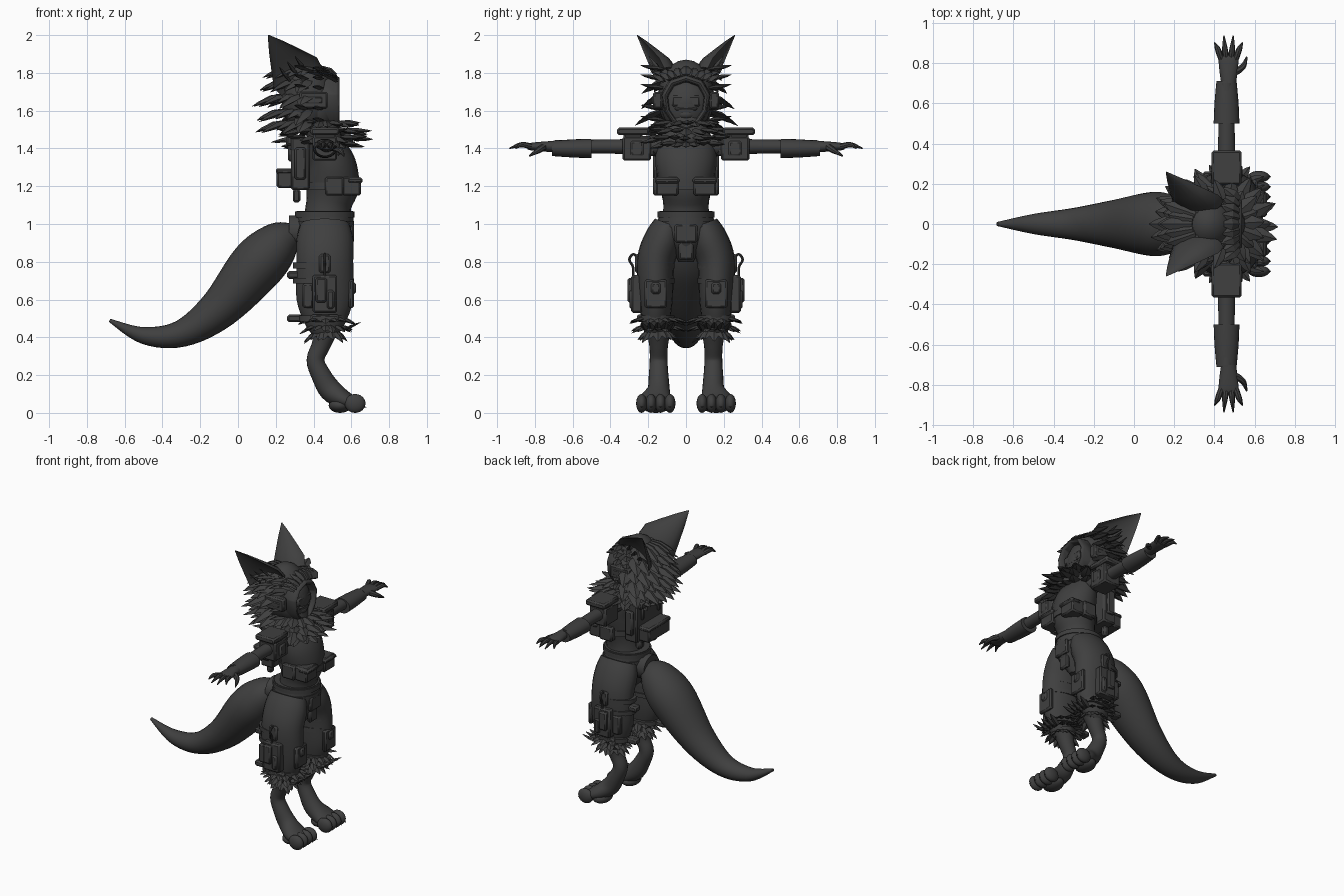
import bpy, bmesh, math, random
from mathutils import Vector, Matrix

random.seed(4)
if "Cube" in bpy.data.objects:
    bpy.data.objects.remove(bpy.data.objects["Cube"])

colour = (0.05, 0.05, 0.05, 1)
grey = bpy.data.materials.new("dark_grey")
grey.use_nodes = True
grey.diffuse_color = colour
grey.node_tree.nodes["Principled BSDF"].inputs["Base Color"].default_value = colour
X, Y, Z = Vector((1, 0, 0)), Vector((0, 1, 0)), Vector((0, 0, 1))

# Shared centre lines: body x, leg y, arm z
body, leg, arm = 0.46, 0.16, 1.41


def finish(name, bm, mirror=False, bevel=0, angle=40):
    bmesh.ops.recalc_face_normals(bm, faces=bm.faces)
    mesh = bpy.data.meshes.new(name)
    bm.to_mesh(mesh)
    bm.free()
    mesh.materials.append(grey)
    part = bpy.data.objects.new(name, mesh)
    bpy.context.collection.objects.link(part)
    bpy.ops.object.select_all(action='DESELECT')
    part.select_set(True)
    bpy.context.view_layer.objects.active = part
    bpy.ops.object.shade_smooth_by_angle(angle=math.radians(angle))
    if bevel:
        modifier = part.modifiers.new("bevel", 'BEVEL')
        modifier.width, modifier.segments = bevel, 1
    if mirror:
        modifier = part.modifiers.new("mirror", 'MIRROR')
        modifier.use_axis = (False, True, False)


def skin(bm, loops, closed=False):
    rows = [[bm.verts.new(point) for point in loop] for loop in loops]
    count = len(rows[0])
    pairs = list(zip(rows, rows[1:]))
    if closed:
        pairs.append((rows[-1], rows[0]))
    else:
        bm.faces.new(rows[0])
        bm.faces.new(rows[-1])
    for lower, upper in pairs:
        for i in range(count):
            j = (i + 1) % count
            bm.faces.new((lower[i], lower[j], upper[j], upper[i]))


def spline(keys, steps):
    keys = [Vector(key) for key in keys]
    out = []
    for i in range(len(keys) - 1):
        before, start, end, after = keys[max(i - 1, 0)], keys[i], keys[i + 1], keys[min(i + 2, len(keys) - 1)]
        leave, arrive = (end - before) / 2, (after - start) / 2
        for step in range(steps):
            t = step / steps
            blend = t * t * (3 - 2 * t)
            out.append(start.lerp(end, blend) + leave * (t * (1 - t) ** 2) - arrive * (t * t * (1 - t)))
    return out + [keys[-1]]


def tubes(name, paths, side, flat=1, mirror=False, sides=20, steps=4):
    # each key: x, y, z, radius along side and, if it differs, radius across it
    bm = bmesh.new()
    for path in paths:
        keys = spline([key if len(key) > 4 else (*key, key[-1] * flat) for key in path], steps)
        loops = []
        for i, key in enumerate(keys):
            ahead, behind = keys[min(i + 1, len(keys) - 1)], keys[max(i - 1, 0)]
            tangent = Vector((ahead - behind)[:3]).normalized()
            along = (side - tangent * side.dot(tangent)).normalized()
            across = tangent.cross(along)
            turns = [math.tau * j / sides for j in range(sides)]
            loops.append([Vector(key[:3]) + along * (key[3] * math.cos(a)) + across * (key[4] * math.sin(a))
                          for a in turns])
        skin(bm, loops)
    finish(name, bm, mirror)


def bands(name, rows, height, mirror=False):
    tubes(name, [[(x, y, z - height / 2, wide, deep), (x, y, z + height / 2, wide, deep)]
                 for x, y, z, wide, deep in rows], Y, mirror=mirror, steps=1)


def boxes(name, parts, mirror=False, bevel=0.01):
    bm = bmesh.new()
    for centre, size in parts:
        bmesh.ops.create_cube(bm, size=1, matrix=Matrix.LocRotScale(Vector(centre), None, Vector(size)))
    finish(name, bm, mirror, bevel)


def balls(name, parts, mirror=False):
    bm = bmesh.new()
    for centre, radii in parts:
        bmesh.ops.create_uvsphere(bm, u_segments=20, v_segments=12, radius=1,
                                  matrix=Matrix.LocRotScale(Vector(centre), None, Vector(radii)))
    finish(name, bm, mirror)


def tuft(bm, base, direction, length, width, droop=0):
    direction = Vector(direction).normalized()
    side = direction.cross(Z if abs(direction.z) < 0.9 else X).normalized()
    side, lift = side * width, side.cross(direction) * width * 0.4
    loops = []
    for t, grow in ((0, 0.6), (0.4, 1), (0.8, 0.5), (1, 0.04)):
        centre = Vector(base) + direction * (length * t) - Z * (droop * length * t * t)
        loops.append([centre + offset * grow for offset in (side, lift, -side, -lift)])
    skin(bm, loops)


def fur_ring(bm, centre, radius, count, rise, length, width, droop=0):
    for i in range(count):
        a = math.tau * (i + random.uniform(-0.2, 0.2)) / count
        out = Vector((math.cos(a), math.sin(a), 0))
        slope = Z * (rise + random.uniform(-0.2, 0.2))
        tuft(bm, Vector(centre) + out * radius, out + slope, length * random.uniform(0.8, 1.2), width, droop)


# Tail
tail = [(0.3, 0.95, 0.07), (0.22, 0.9, 0.13), (0.1, 0.78, 0.16), (-0.1, 0.55, 0.12),
        (-0.3, 0.42, 0.08), (-0.5, 0.41, 0.05), (-0.68, 0.49, 0.01)]
tubes("tail", [[(x, 0, z, r) for x, z, r in tail]], Y, flat=0.9, steps=6)
tubes("tail_socket", [[(x, 0, 0.96, 0.085) for x in (0.27, 0.34)]], Y, steps=1)

# Torso, hips and belts
torso = [(0.47, 1, 0.13, 0.13), (0.48, 1.1, 0.12, 0.12), (0.5, 1.2, 0.14, 0.14), (0.5, 1.3, 0.16, 0.13),
         (0.48, 1.38, 0.16, 0.11), (body, 1.45, 0.14, 0.09), (0.43, 1.56, 0.09, 0.09)]
hips = [(0.8, 0.04, 0.07), (0.87, 0.08, 0.13), (0.95, 0.15, 0.15), (1.07, 0.14, 0.15)]
tubes("torso", [[(x, 0, z, wide, deep) for x, z, wide, deep in torso]], Y)
tubes("hips", [[(body, 0, *row) for row in hips]], Y)
bands("waist_belts", [(body, 0, 1, 0.16, 0.155), (body, 0, 1.05, 0.15, 0.158)], 0.03)
bands("chest_strap", [(0.5, 0, 1.2, 0.146, 0.146)], 0.04)
boxes("chest_pouches", [((0.6, 0.1, 1.2), (0.1, 0.12, 0.1)), ((0.62, 0.1, 1.23), (0.08, 0.13, 0.03)),
                        ((0.51, 0.15, 1.2), (0.1, 0.05, 0.1))], mirror=True)
boxes("front_flap", [((0.6, 0, 0.95), (0.03, 0.12, 0.1)), ((0.58, 0, 0.87), (0.03, 0.08, 0.12))])

# Backpack
boxes("backpack", [((0.33, 0, 1.32), (0.1, 0.3, 0.28)), ((0.3, 0, 1.44), (0.09, 0.26, 0.05)),
                   ((0.25, 0, 1.24), (0.09, 0.24, 0.1)), ((0.25, 0, 1.28), (0.1, 0.25, 0.03))])
boxes("backpack_side_gear", [((0.33, leg, 1.32), (0.06, 0.03, 0.17)), ((0.28, 0.09, 1.38), (0.03, 0.03, 0.1)),
                             ((0.31, 0.08, 1.15), (0.04, 0.04, 0.07))], mirror=True)

# Arms, bracers and hands
sleeve = [(0.12, 0.06), (0.3, 0.045), (0.5, 0.04), (0.7, 0.037)]
tubes("arms", [[(body, y, arm, r) for y, r in sleeve]], X, flat=0.9, mirror=True)
palm = [(0.7, 0.037, 0.03), (0.76, 0.045, 0.026), (0.82, 0.05, 0.02), (0.84, 0.045, 0.014)]
tubes("palms", [[(0.47, y, arm, wide, thick) for y, wide, thick in palm]], X, mirror=True)
bracer = [(0.5, 0.064), (0.6, 0.06), (0.71, 0.05)]
tubes("bracers", [[(body, y, arm - 0.01, r) for y, r in bracer]], X, flat=0.8, mirror=True, steps=2)
fingers = []
for spread in (-1.5, -0.5, 0.5, 1.5):
    reach = 0.94 - 0.017 * spread ** 2
    fingers.append([(0.47 + spread * fan, y, arm + lift, r) for fan, y, lift, r in
                    ((0.024, 0.82, 0, 0.015), (0.036, 0.87, 0.01, 0.014), (0.046, reach, -0.01, 0.003))])
fingers.append([(0.49, 0.75, arm, 0.02), (0.54, 0.78, arm - 0.02, 0.016), (0.56, 0.83, arm - 0.05, 0.004)])
tubes("fingers", fingers, X, mirror=True, sides=8)
boxes("shoulder_blocks", [((body, 0.26, 1.4), (0.13, 0.15, 0.13)), ((body, 0.28, 1.49), (0.15, 0.17, 0.04)),
                          ((body, 0.28, 1.45), (0.12, 0.1, 0.06)), ((0.53, 0.26, 1.4), (0.02, 0.07, 0.08)),
                          ((body, 0.18, arm), (0.1, 0.03, 0.1))], mirror=True)

# Trouser legs with straps, pouches and gear
trouser = [(0.09, 1, 0.08, 0.13), (0.12, 0.92, 0.1, 0.15), (leg, 0.8, 0.1, 0.15), (leg, 0.6, 0.09, 0.15),
           (leg, 0.46, 0.07, 0.1), (0.15, 0.41, 0.05, 0.06)]
tubes("trouser_legs", [[(body, *row) for row in trouser]], Y, mirror=True)
bands("thigh_straps", [(0.45, leg, z, 0.1, deep) for z, deep in ((0.5, 0.13), (0.7, leg), (0.78, leg))],
      0.03, mirror=True)
boxes("thigh_pouches", [((body, 0.26, 0.63), (0.13, 0.06, 0.2)), ((0.44, 0.29, 0.65), (0.06, 0.04, 0.13)),
                        ((0.49, 0.28, 0.6), (0.04, 0.04, 0.1)), ((0.37, 0.24, 0.62), (0.06, 0.04, 0.13)),
                        ((body, 0.25, 0.79), (0.06, 0.04, 0.1)), ((body, 0.24, 0.5), (0.15, 0.04, 0.04))], mirror=True)
boxes("thigh_plates", [((0.6, leg, 0.63), (0.03, 0.12, 0.15)), ((0.61, leg, 0.66), (0.03, 0.05, 0.06))], mirror=True)
boxes("rear_pegs", [((0.3, leg, z), (0.08, 0.06, 0.04)) for z in (0.5, 0.73)], mirror=True)
cable = [(0.25, 0.82), (0.28, 0.84), (0.3, 0.81), (0.28, 0.77), (0.28, 0.7)]
tubes("cable_loops", [[(body, y, z, 0.007) for y, z in cable]], X, mirror=True, sides=8)

# Lower legs and feet
shin = [(0.47, 0.46, 0.07), (0.44, 0.36, 0.05), (0.41, 0.28, 0.047), (0.44, 0.2, 0.052), (0.49, 0.12, 0.06)]
tubes("lower_legs", [[(x, 0.145, z, r) for x, z, r in shin]
                     + [(0.56, leg, 0.07, 0.085, 0.05), (0.62, leg, 0.05, 0.08, 0.035)]], Y, mirror=True)
toe_lines = [leg + 0.05 * i for i in (-1.5, -0.5, 0.5, 1.5)]
balls("toes", [((0.62, y, 0.05), (0.055, 0.029, 0.05)) for y in toe_lines]
      + [((0.54, leg, 0.04), (0.06, 0.08, 0.04))], mirror=True)
claws = bmesh.new()
for y in toe_lines:
    tuft(claws, (0.64, y, 0.045), (1, 0, -0.4), 0.045, 0.012)
finish("toe_claws", claws, mirror=True)

# Fur cuffs below the knees
cuffs = bmesh.new()
for z, radius, rise in ((0.5, 0.09, -0.3), (0.46, 0.08, -0.5), (0.43, 0.06, -0.9)):
    fur_ring(cuffs, (0.47, 0.15, z), radius, 15, rise, 0.075, 0.024)
for i in range(-2, 3):
    tuft(cuffs, (0.56, 0.15 + i * 0.03, 0.44), (1, i * 0.15, 0.45), 0.1, 0.02)
finish("fur_cuffs", cuffs, mirror=True, angle=25)

# Head, face and visor
balls("head", [((0.37, 0, 1.67), (0.14, 0.15, 0.2)), ((0.43, 0, 1.63), (0.1, 0.13, 0.15))])
balls("face", [((0.45, 0, 1.64), (0.08, 0.1, 0.11)), ((0.49, 0, 1.58), (0.04, 0.05, 0.03))])
boxes("visor", [((0.5, 0, 1.65), (0.05, 0.15, 0.06)), ((0.51, 0, 1.61), (0.04, 0.12, 0.02))])

# Mask rim around the face, narrower at the chin
rim = bmesh.new()
corners = [math.tau * (i + 0.5) / 10 for i in range(10)]
skin(rim, [[(x, grow * math.cos(a) * (0.12 + 0.02 * math.sin(a)), 1.64 + grow * 0.14 * math.sin(a)) for a in corners]
           for x, grow in ((0.44, 1.1), (0.52, 1.05), (0.54, 0.97), (0.53, 0.84), (0.48, 0.78))], closed=True)
finish("mask_rim", rim, bevel=0.005)
boxes("side_goggles", [((0.4, 0.15, 1.655), (0.15, 0.05, 0.09)), ((0.4, 0.17, 1.655), (0.1, 0.02, 0.045))],
      mirror=True, bevel=0.015)

# Ears, hollow on the outer side
ear = bmesh.new()
root, tip = Vector((0.34, 0.115, 1.75)), Vector((leg, 0.26, 2))
axis = (tip - root).normalized()
wide = Vector((0.8, -0.1, 0.3))
wide = (wide - axis * wide.dot(axis)).normalized()
opening = axis.cross(wide)
loops = []
for t, width in ((0, 0.13), (0.2, 0.14), (0.45, 0.1), (0.75, 0.05), (1, 0.003)):
    loop = []
    for j in range(16):
        across, bulge = math.cos(math.tau * j / 16), math.sin(math.tau * j / 16)
        depth = bulge * (-0.3 if bulge > 0 else 0.6)
        loop.append(root.lerp(tip, t) + (wide * across + opening * depth) * width)
    loops.append(loop)
skin(ear, loops)
for i in (-1, 0, 1):
    tuft(ear, root + axis * 0.05 + wide * (0.05 * i), axis + opening * 0.15, 0.11, 0.018)
finish("ears", ear, mirror=True)

# Hair and cheek tufts
hair = bmesh.new()
for z, radius in ((1.83, 0.08), (1.76, 0.11), (1.68, 0.13), (1.6, 0.13), (1.54, 0.12)):
    for i in range(11):
        a = math.radians(90 + 18 * i)
        out = Vector((math.cos(a), math.sin(a), 0))
        tuft(hair, (0.37 + radius * out.x, radius * out.y, z), (out.x - 0.3, out.y * 0.65, -0.25),
             random.uniform(0.1, 0.17), 0.045, 0.15)
for i in range(-4, 5):
    y = i * 0.03
    for x, z, lift in ((0.52, 1.79, 0.55), (0.44, 1.82, 0.4)):
        tuft(hair, (x, y, z - abs(y) * 0.3), (-0.6, y * 4, lift), 0.12, 0.03, 0.3)
for side in (-1, 1):
    for z in (1.55, 1.61, 1.72, 1.77, 1.82):
        tuft(hair, (0.44, side * 0.12, z), (-0.4, side, 0.1), 0.11, 0.03)
        tuft(hair, (0.36, side * 0.14, z), (-0.6, side, 0.2), 0.12, 0.03)
finish("hair", hair, angle=25)

# Fur collar
collar = bmesh.new()
for z, radius, length in ((1.54, 0.1, 0.1), (1.5, 0.13, 0.12), (1.46, 0.14, 0.12), (1.43, 0.12, 0.1)):
    fur_ring(collar, (0.45, 0, z), radius, 18, -0.25, length, 0.036, -0.1)
finish("fur_collar", collar, angle=25)
balls("collar_beads", [((0.58, 0.03, 1.45), (0.03, 0.03, 0.03))], mirror=True)
